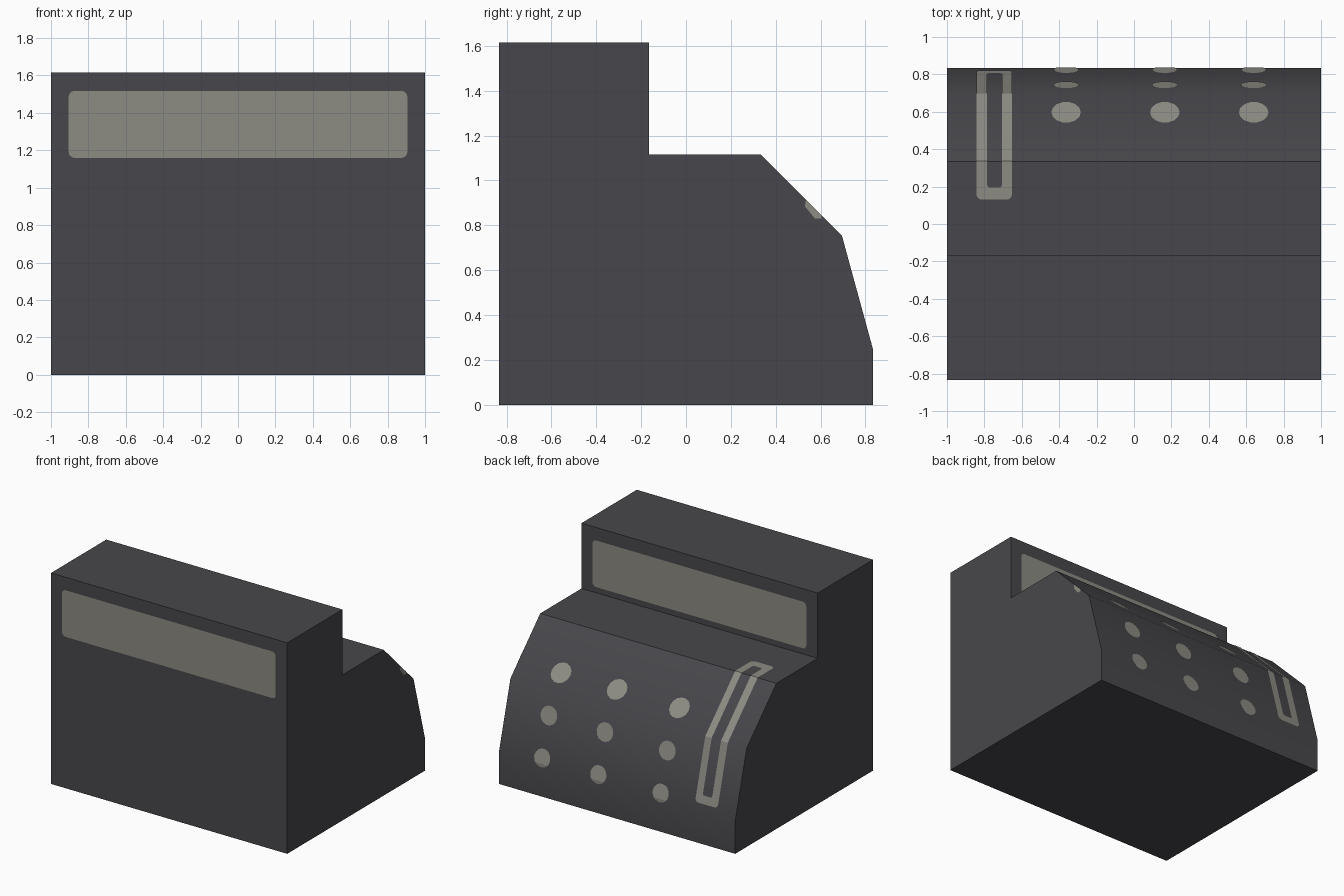
import bpy, bmesh, math
from mathutils import Vector

if "Cube" in bpy.data.objects:
    bpy.data.objects.remove(bpy.data.objects["Cube"])


def material(name, rgb):
    m = bpy.data.materials.new(name)
    m.diffuse_color = (*rgb, 1)
    m.use_nodes = True
    m.node_tree.nodes["Principled BSDF"].inputs["Base Color"].default_value = m.diffuse_color
    return m


DARK = material("charcoal", (0.064, 0.062, 0.070))
GREY = material("warm grey", (0.262, 0.258, 0.225))


def finish(bm, name, mat):
    me = bpy.data.meshes.new(name)
    bm.to_mesh(me)
    bm.free()
    ob = bpy.data.objects.new(name, me)
    bpy.context.collection.objects.link(ob)
    me.materials.append(mat)
    return ob


def rounded_rect(x0, x1, y0, y1, r, n=5):
    pts = []
    for cx, cy, a in ((x1 - r, y1 - r, 0), (x0 + r, y1 - r, 90),
                      (x0 + r, y0 + r, 180), (x1 - r, y0 + r, 270)):
        for i in range(n):
            t = math.radians(a + 90 * i / (n - 1))
            pts.append((cx + r * math.cos(t), cy + r * math.sin(t)))
    return pts


# Body: side profile (y, z) extruded across the width
PROFILE = [(-0.833, 0), (0.833, 0), (0.833, 0.25), (0.695, 0.755), (0.335, 1.115),
           (-0.165, 1.115), (-0.165, 1.615), (-0.833, 1.615)]
bm = bmesh.new()
face = bm.faces.new([bm.verts.new((-1, y, z)) for y, z in PROFILE])
ext = bmesh.ops.extrude_face_region(bm, geom=[face])
bmesh.ops.translate(bm, vec=(2, 0, 0), verts=[g for g in ext["geom"] if isinstance(g, bmesh.types.BMVert)])
bmesh.ops.recalc_face_normals(bm, faces=bm.faces)
body = finish(bm, "register_body", DARK)
bpy.context.view_layer.objects.active = body
body.select_set(True)
bpy.ops.object.shade_smooth_by_angle(angle=math.radians(36))
body.select_set(False)

# Display windows: thin plates on both sides of the upper box
for name, y, d in (("front_display", -0.833, -1), ("rear_display", -0.165, 1)):
    bm = bmesh.new()
    outline = rounded_rect(-0.905, 0.905, 1.16, 1.517, 0.03)
    f = bm.faces.new([bm.verts.new((x, y + d * 0.003, z)) for x, z in outline])
    f.normal_update()
    if f.normal.y * d < 0:
        f.normal_flip()
    finish(bm, name, GREY)

# Keyboard side as a path, so that flat shapes (x, distance) can be wrapped on it
PATH = [Vector(p) for p in reversed(PROFILE[1:6])]
SEG = [b - a for a, b in zip(PATH, PATH[1:])]
BENDS = [sum(s.length for s in SEG[:i + 1]) for i in range(len(SEG) - 1)]


def wrap(x, s, lift=0.003):
    i = sum(s > b + 1e-5 for b in BENDS)
    start = BENDS[i - 1] if i else 0
    p = PATH[i] + SEG[i].normalized() * (s - start)
    normal = Vector((-SEG[i].y, SEG[i].x)).normalized()
    if i < len(BENDS) and abs(s - BENDS[i]) < 1e-5:
        nxt = Vector((-SEG[i + 1].y, SEG[i + 1].x)).normalized()
        normal = (normal + nxt).normalized()
    p = p + normal * lift
    return x, p.x, p.y


def wrapped(bm, name):
    for b in BENDS:
        bmesh.ops.bisect_plane(bm, geom=bm.verts[:] + bm.edges[:] + bm.faces[:],
                               plane_co=(0, b, 0), plane_no=(0, 1, 0), dist=1e-6)
    for v in bm.verts:
        v.co = wrap(v.co.x, v.co.y)
    bm.normal_update()
    for f in bm.faces:
        if f.normal.y + f.normal.z < 0:
            f.normal_flip()
    finish(bm, name, GREY)


# Nine round keys
for row, (s, r) in enumerate(((0.868, 0.079), (1.185, 0.07), (1.491, 0.068))):
    for col, cx in enumerate((-0.363, 0.165, 0.64)):
        bm = bmesh.new()
        bm.faces.new([bm.verts.new((cx + r * math.cos(a), s + r * math.sin(a), 0))
                      for a in (math.tau * i / 14 for i in range(14))])
        wrapped(bm, f"key_{row + 1}_{col + 1}")

# Long slot outline running over the top and down the keyboard
bm = bmesh.new()
outer = [bm.verts.new((x, s, 0)) for x, s in rounded_rect(-0.843, -0.652, 0.295, 1.48, 0.03)]
inner = [bm.verts.new((x, s, 0)) for x, s in rounded_rect(-0.785, -0.706, 0.36, 1.42, 0.015)]
n = len(outer)
for i in range(n):
    j = (i + 1) % n
    bm.faces.new((outer[i], outer[j], inner[j], inner[i]))
wrapped(bm, "slot_outline")

# Small worn patch on the side wall at the slope edge
bm = bmesh.new()
bm.faces.new([bm.verts.new((1.001, y, z)) for y, z in
              ((0.53, 0.885), (0.575, 0.83), (0.605, 0.83), (0.605, 0.845), (0.535, 0.915))])
finish(bm, "side_patch", GREY)
